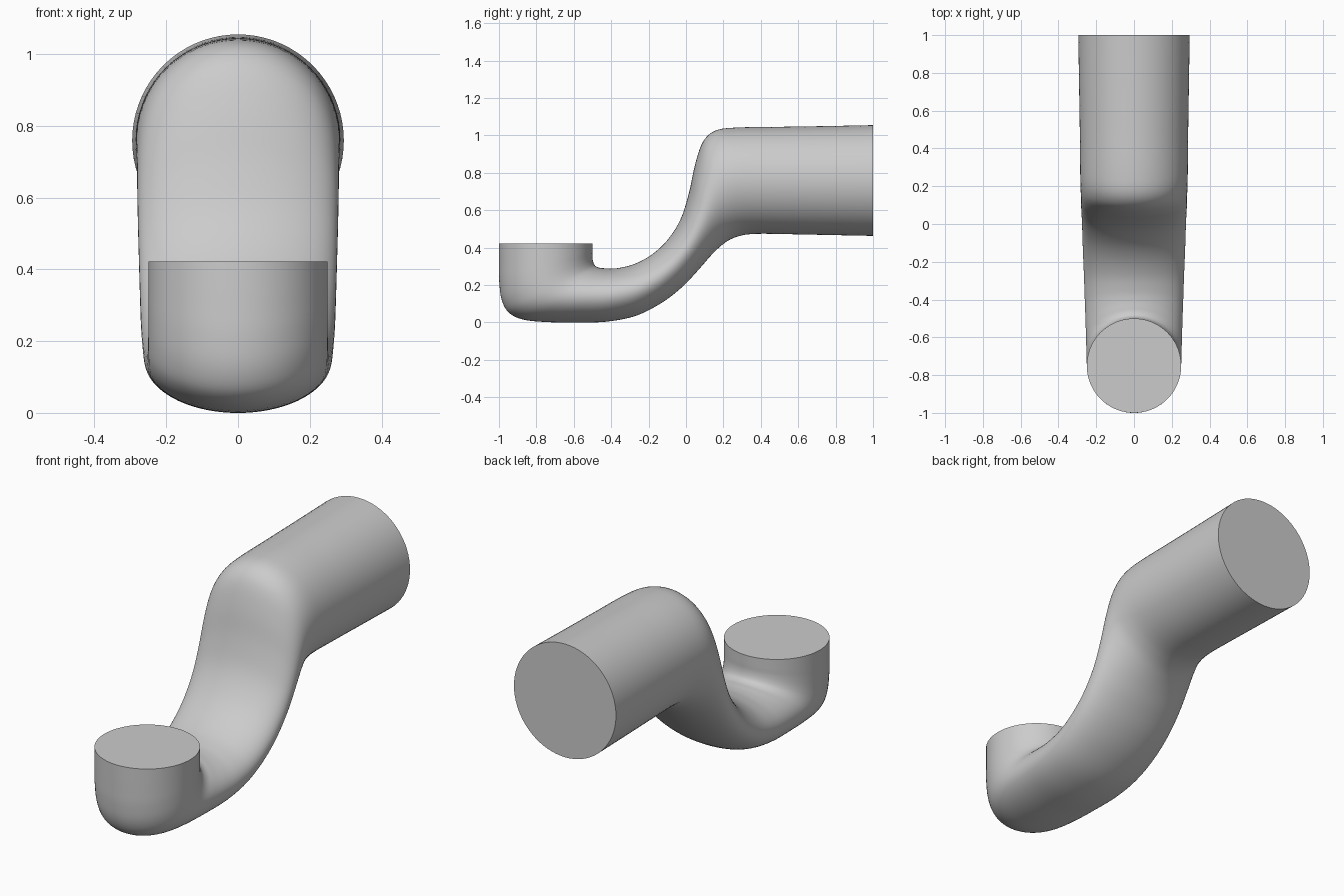
import bpy, bmesh, math
from mathutils import Vector

if "Cube" in bpy.data.objects:
    bpy.data.objects.remove(bpy.data.objects["Cube"])

# Cross-sections along the bend: inner (y, z), outer (y, z), half width in x
SECTIONS = [
    (-.50, .422, -1.0, .422, .25),
    (-.50, .375, -1.0, .30, .25),
    (-.50, .345, -.998, .21, .25),
    (-.495, .32, -.985, .12, .25),
    (-.485, .303, -.95, .055, .251),
    (-.465, .293, -.88, .018, .252),
    (-.44, .29, -.76, .003, .254),
    (-.40, .288, -.60, 0, .257),
    (-.35, .293, -.43, .004, .261),
    (-.27, .315, -.27, .035, .265),
    (-.18, .365, -.13, .105, .270),
    (-.10, .44, -.02, .19, .273),
    (-.03, .55, .07, .285, .276),
    (.015, .69, .14, .365, .279),
    (.05, .85, .20, .42, .281),
    (.09, .965, .25, .45, .282),
    (.145, 1.02, .31, .468, .284),
    (.23, 1.04, .38, .474, .285),
    (.50, 1.046, .50, .473, .287),
    (.75, 1.050, .75, .468, .291),
    (1.0, 1.055, 1.0, .463, .295),
]
SIDES, STEPS = 72, 5


def smooth(rows, steps):
    """Resample the section list with a cardinal spline."""
    pts = [Vector(r) for r in rows]
    out = []
    for i in range(len(pts) - 1):
        p1, p2 = pts[i], pts[i + 1]
        p0, p3 = pts[max(i - 1, 0)], pts[min(i + 2, len(pts) - 1)]
        # Tangents scaled by spacing so uneven sections do not overshoot
        d0, d1, d2 = [max((b - a).length, 1e-6) if a != b else None
                      for a, b in ((p0, p1), (p1, p2), (p2, p3))]
        m1 = (p2 - p0) * (d1 / ((d0 or 0) + d1))
        m2 = (p3 - p1) * (d1 / (d1 + (d2 or 0)))
        for k in range(steps):
            t = k / steps
            out.append(p1 * (2*t**3 - 3*t**2 + 1) + m1 * (t**3 - 2*t**2 + t)
                       + p2 * (3*t**2 - 2*t**3) + m2 * (t**3 - t**2))
    return out + [pts[-1]]


# Bent pipe: elliptical rings lofted together, flat caps on both ends
bm = bmesh.new()
rings = []
for iy, iz, oy, oz, w in smooth(SECTIONS, STEPS):
    ring = []
    for k in range(SIDES):
        a = 2 * math.pi * k / SIDES
        c = math.cos(a)
        ring.append(bm.verts.new((w * math.sin(a),
                                  (iy + oy) / 2 + c * (iy - oy) / 2,
                                  (iz + oz) / 2 + c * (iz - oz) / 2)))
    rings.append(ring)
for a, b in zip(rings, rings[1:]):
    for k in range(SIDES):
        n = (k + 1) % SIDES
        bm.faces.new((a[k], a[n], b[n], b[k]))
bm.faces.new(rings[0])
bm.faces.new(rings[-1])
bmesh.ops.recalc_face_normals(bm, faces=bm.faces)
mesh = bpy.data.meshes.new("bent_pipe")
bm.to_mesh(mesh)
bm.free()
pipe = bpy.data.objects.new("bent_pipe", mesh)
bpy.context.collection.objects.link(pipe)
bpy.context.view_layer.objects.active = pipe
pipe.select_set(True)
bpy.ops.object.shade_smooth_by_angle(angle=math.radians(50))
